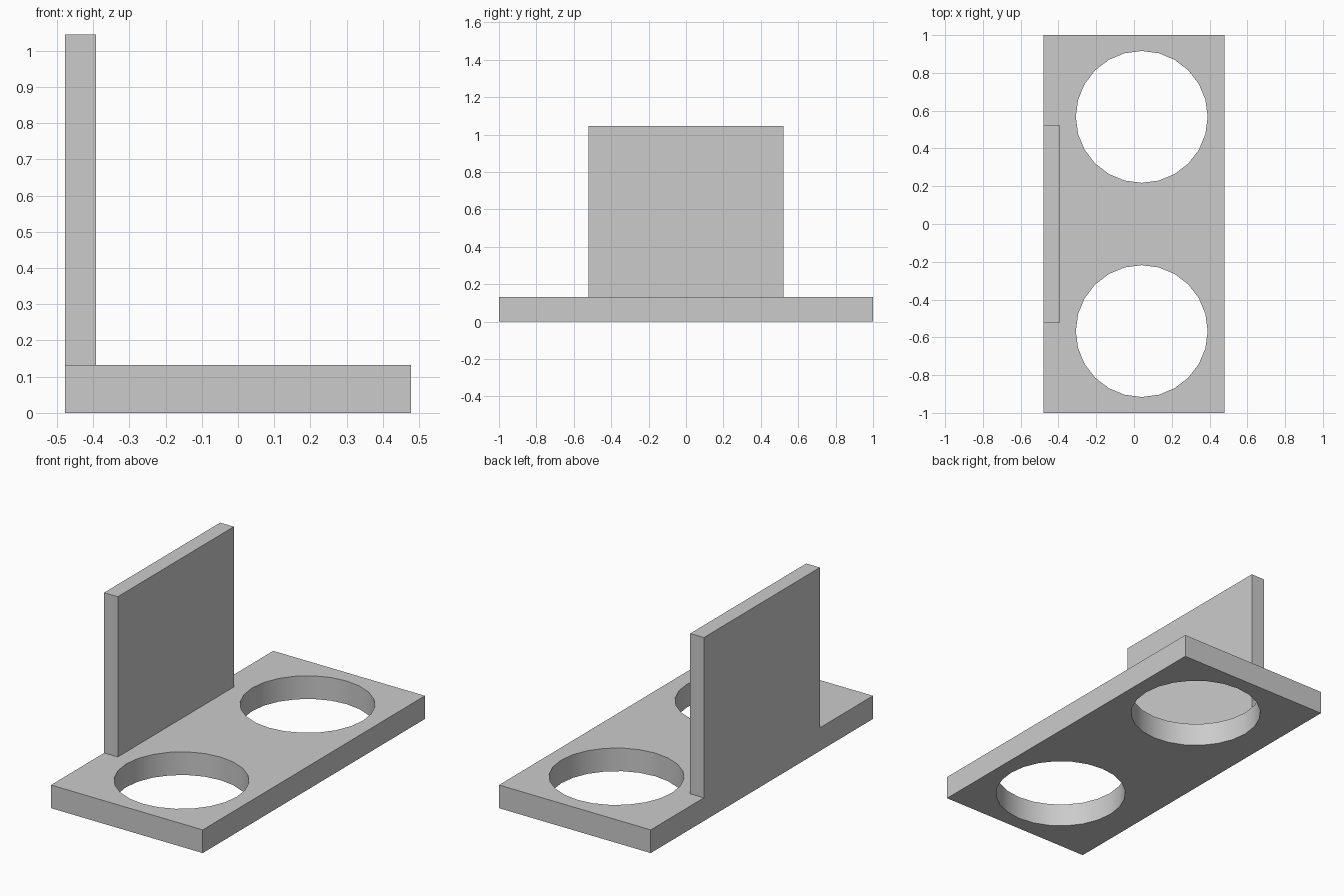
import bpy
import bmesh
from math import cos, sin, tau

cube = bpy.data.objects.get("Cube")
if cube:
    bpy.data.objects.remove(cube, do_unlink=True)

HALF_X, HALF_Y = 0.478, 1.0
BASE_H, TOP = 0.132, 1.045
HOLE_X, HOLE_Y, HOLE_R, SIDES = 0.041, 0.567, 0.349, 24

grey = bpy.data.materials.new("plain grey")
grey.use_nodes = True
colour = (0.6, 0.6, 0.6, 1)
grey.diffuse_color = colour
grey.node_tree.nodes["Principled BSDF"].inputs["Base Color"].default_value = colour


def add_loop(curve, points):
    spline = curve.splines.new('POLY')
    spline.points.add(len(points) - 1)
    for p, (x, y) in zip(spline.points, points):
        p.co = (x, y, 0, 1)
    spline.use_cyclic_u = True


def circle(cx, cy):
    return [(cx + HOLE_R * cos(tau * i / SIDES), cy + HOLE_R * sin(tau * i / SIDES))
            for i in range(SIDES)]


# Base plate: rectangular outline with two round holes, extruded
curve = bpy.data.curves.new("base_plate_outline", 'CURVE')
curve.dimensions = '2D'
curve.fill_mode = 'BOTH'
curve.extrude = BASE_H / 2
add_loop(curve, [(-HALF_X, -HALF_Y), (HALF_X, -HALF_Y), (HALF_X, HALF_Y), (-HALF_X, HALF_Y)])
for side in (-1, 1):
    add_loop(curve, circle(HOLE_X, side * HOLE_Y))
base = bpy.data.objects.new("base_plate", curve)
base.location.z = BASE_H / 2
bpy.context.collection.objects.link(base)
bpy.ops.object.select_all(action='DESELECT')
base.select_set(True)
bpy.context.view_layer.objects.active = base
bpy.ops.object.convert(target='MESH')
base = bpy.context.view_layer.objects.active
base.name = "base_plate"

# Weld caps to walls and smooth only the hole walls
bm = bmesh.new()
bm.from_mesh(base.data)
bmesh.ops.remove_doubles(bm, verts=bm.verts, dist=0.0001)
bmesh.ops.recalc_face_normals(bm, faces=bm.faces)
bm.to_mesh(base.data)
bm.free()
bpy.ops.object.shade_smooth_by_angle()
base.data.materials.clear()
base.data.materials.append(grey)

# Upright panel standing flush with the right edge of the plate
PANEL_T, PANEL_W = 0.086, 1.044
bpy.ops.mesh.primitive_cube_add(size=1, location=(-HALF_X + PANEL_T / 2, 0, (BASE_H + TOP) / 2))
panel = bpy.context.object
panel.name = "upright_panel"
panel.scale = (PANEL_T, PANEL_W, TOP - BASE_H)
bpy.ops.object.transform_apply(location=False, rotation=False, scale=True)
panel.data.materials.append(grey)
